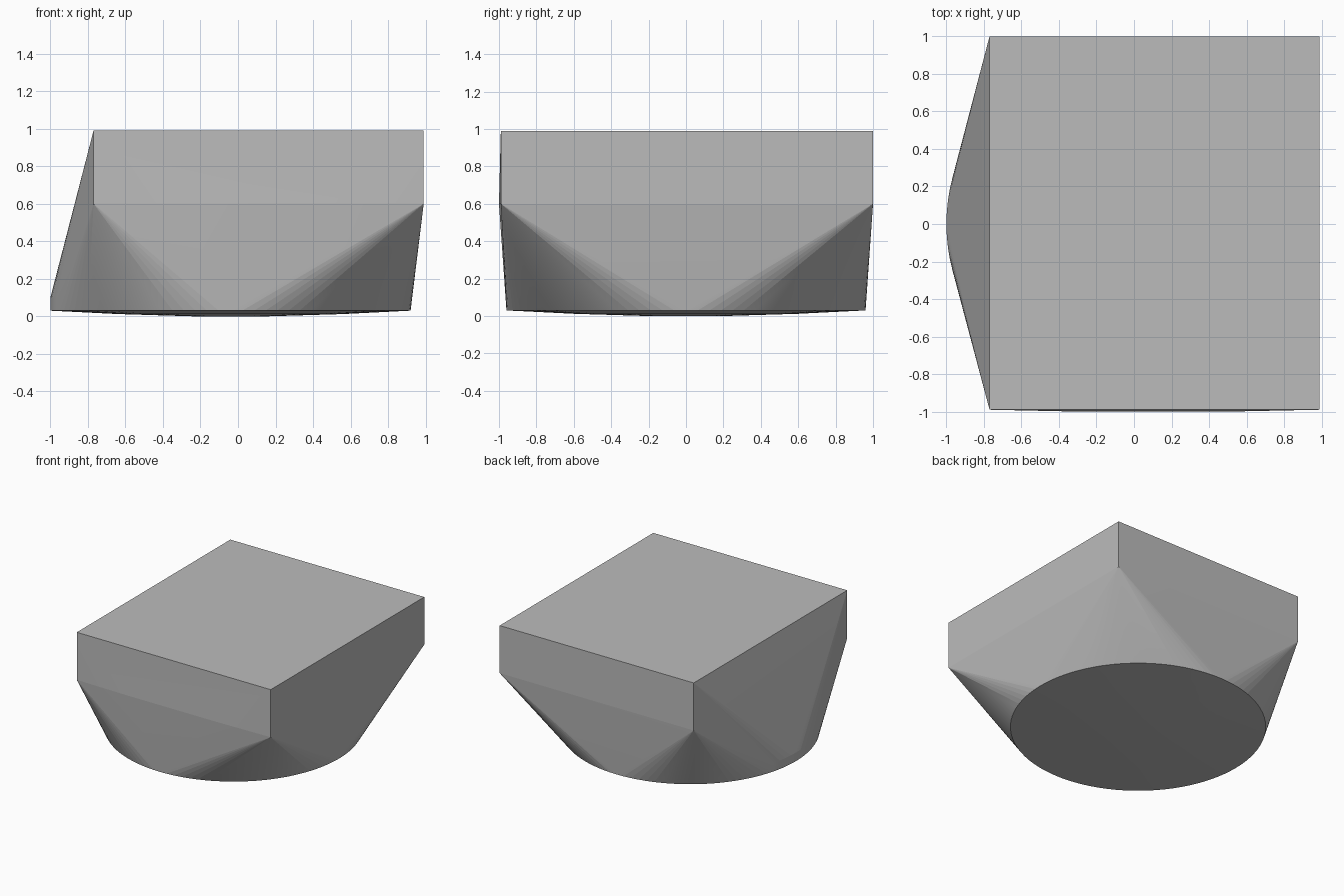
import bpy
import bmesh
import math

default = bpy.data.objects.get("Cube")
if default:
    bpy.data.objects.remove(default, do_unlink=True)


def make_material(name, colour):
    mat = bpy.data.materials.new(name)
    mat.use_nodes = True
    mat.diffuse_color = colour
    mat.node_tree.nodes["Principled BSDF"].inputs["Base Color"].default_value = colour
    return mat


def ring(bm, radius, z, centre_x=-0.04, sides=96):
    for i in range(sides):
        a = math.tau * i / sides
        bm.verts.new((centre_x + radius * math.cos(a), radius * math.sin(a), z))


bm = bmesh.new()

# Square upper block
for x in (-0.77, 0.99):
    for y in (-0.99, 1.0):
        for z in (0.6, 0.99):
            bm.verts.new((x, y, z))

# Faint bulge of the front wall
for x in (-0.3, 0.1, 0.5):
    bm.verts.new((x, -1.0, 0.6))

# Round base with a short upright rim and a very shallow domed underside
ring(bm, 0.96, 0.10)
ring(bm, 0.96, 0.03)
ring(bm, 0.6, 0.012)
ring(bm, 0.2, 0.0)

# Skin stretched from the square block to the round base
hull = bmesh.ops.convex_hull(bm, input=bm.verts[:])
loose = {g for g in hull["geom_interior"] + hull["geom_unused"]
         if isinstance(g, bmesh.types.BMVert)}
bmesh.ops.delete(bm, geom=list(loose), context="VERTS")
bmesh.ops.dissolve_limit(bm, angle_limit=math.radians(0.2),
                         verts=bm.verts[:], edges=bm.edges[:])
bmesh.ops.recalc_face_normals(bm, faces=bm.faces[:])

mesh = bpy.data.meshes.new("square_to_round_body")
bm.to_mesh(mesh)
bm.free()
mesh.materials.append(make_material("plain grey", (0.5, 0.5, 0.5, 1.0)))
body = bpy.data.objects.new("square_to_round_body", mesh)
bpy.context.collection.objects.link(body)

# Soften only the fine facets, keeping the creases crisp
bpy.context.view_layer.objects.active = body
body.select_set(True)
bpy.ops.object.shade_smooth_by_angle(angle=math.radians(4))
